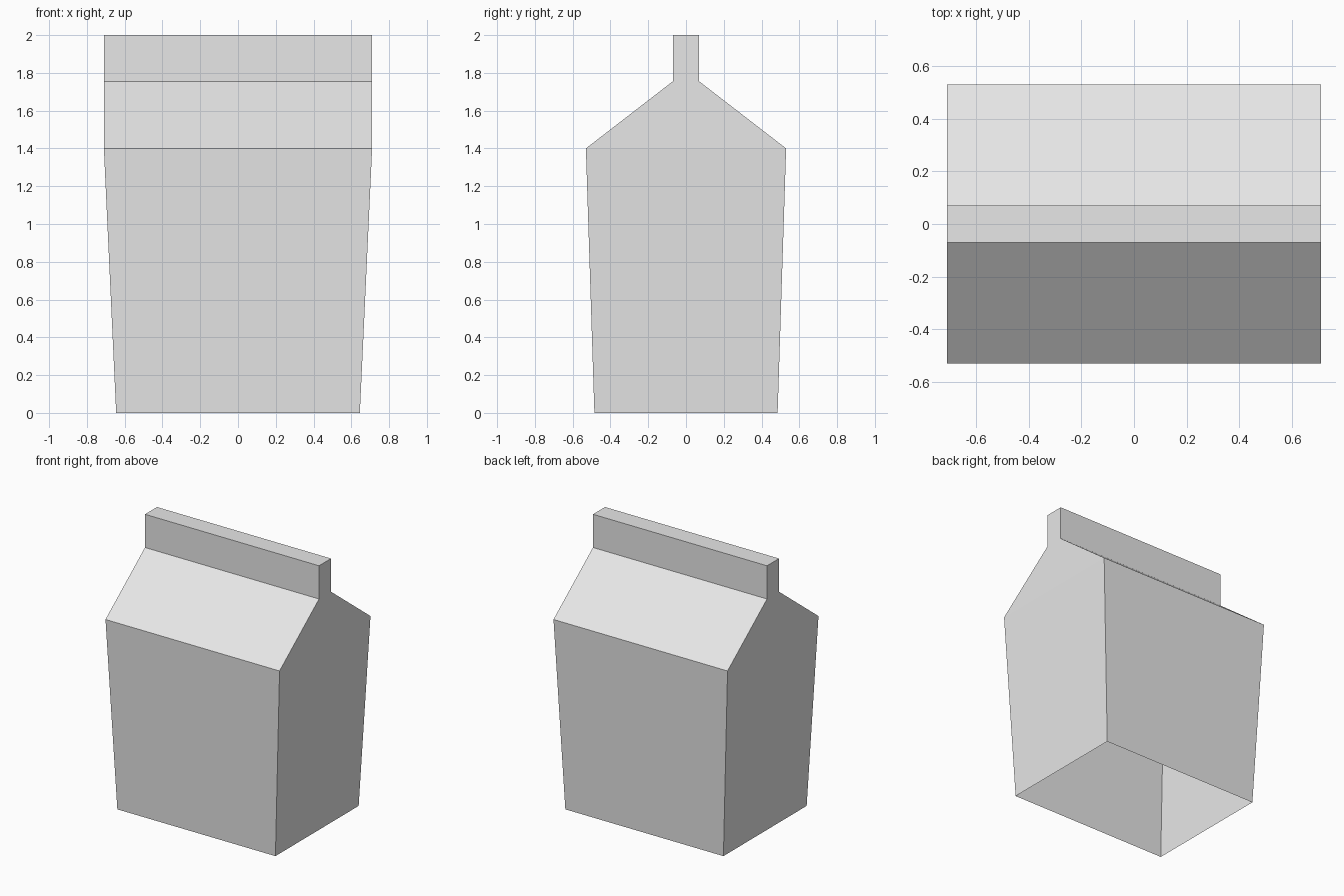
import bpy
import bmesh

default_cube = bpy.data.objects.get("Cube")
if default_cube:
    bpy.data.objects.remove(default_cube, do_unlink=True)

# One plain card colour
card = bpy.data.materials.new("light_grey_card")
card.use_nodes = True
grey = (0.8, 0.8, 0.8, 1.0)
card.diffuse_color = grey
card.node_tree.nodes["Principled BSDF"].inputs["Base Color"].default_value = grey

# Rectangular sections from base to top: half width, half depth, height
BASE = (0.645, 0.485, 0.0)
SHOULDER = (0.71, 0.53, 1.4)
RIDGE = (0.71, 0.07, 1.755)
TOP = (0.71, 0.07, 2.0)


def add_ring(bm, section):
    """Four corners of a rectangle, counter-clockwise from above."""
    hx, hy, z = section
    corners = ((-hx, -hy), (hx, -hy), (hx, hy), (-hx, hy))
    return [bm.verts.new((x, y, z)) for x, y in corners]


# Folded carton: tapered walls, sloped gable and upright seal, open underneath
bm = bmesh.new()
rings = [add_ring(bm, s) for s in (BASE, SHOULDER, RIDGE, TOP)]
for low, high in zip(rings, rings[1:]):
    for i in range(4):
        j = (i + 1) % 4
        bm.faces.new((low[i], low[j], high[j], high[i]))
bm.faces.new(rings[-1])

mesh = bpy.data.meshes.new("gable_carton")
bm.to_mesh(mesh)
bm.free()
mesh.materials.append(card)
carton = bpy.data.objects.new("gable_carton", mesh)
bpy.context.collection.objects.link(carton)
